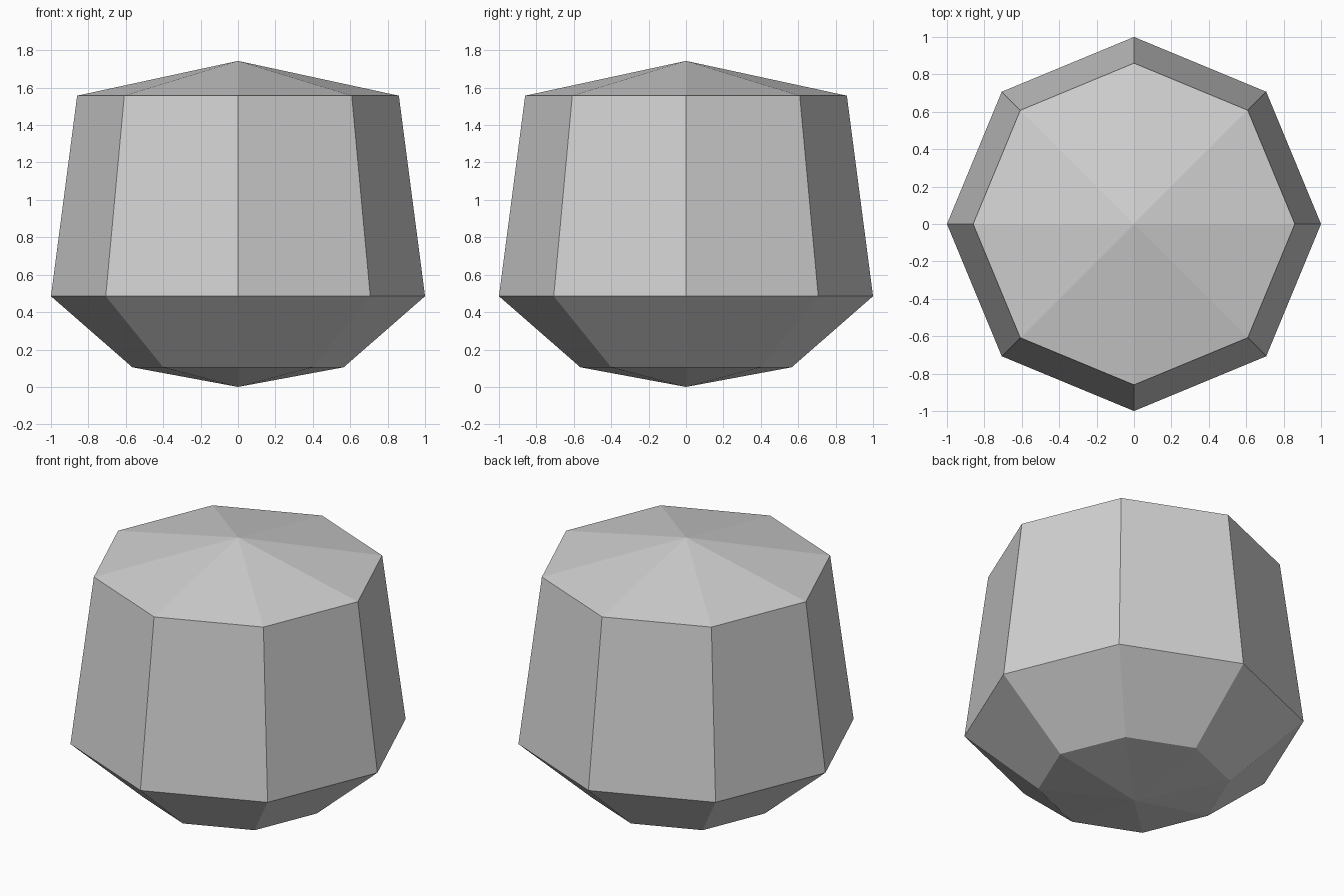
import bpy
import bmesh
from math import cos, sin, tau

cube = bpy.data.objects.get("Cube")
if cube:
    bpy.data.objects.remove(cube, do_unlink=True)

SIDES = 8
# Ring profile from bottom to top: radius, height
RINGS = [(0.565, 0.105), (1.0, 0.485), (0.86, 1.557)]
BOTTOM, TOP = 0.0, 1.743

# Single grey material
grey = bpy.data.materials.new("stone_grey")
grey.use_nodes = True
colour = (0.64, 0.64, 0.64, 1)
grey.diffuse_color = colour
grey.node_tree.nodes["Principled BSDF"].inputs["Base Color"].default_value = colour

# Eight-sided stone: stacked rings closed by a point at each end
bm = bmesh.new()
rings = [[bm.verts.new((r * cos(tau * i / SIDES), r * sin(tau * i / SIDES), z))
          for i in range(SIDES)] for r, z in RINGS]
foot = bm.verts.new((0, 0, BOTTOM))
peak = bm.verts.new((0, 0, TOP))
for i in range(SIDES):
    j = (i + 1) % SIDES
    for low, high in zip(rings, rings[1:]):
        bm.faces.new((low[i], low[j], high[j], high[i]))
    bm.faces.new((rings[0][j], rings[0][i], foot))
    bm.faces.new((rings[-1][i], rings[-1][j], peak))
bmesh.ops.recalc_face_normals(bm, faces=bm.faces[:])

mesh = bpy.data.meshes.new("faceted_stone")
bm.to_mesh(mesh)
bm.free()
mesh.materials.append(grey)
stone = bpy.data.objects.new("faceted_stone", mesh)
bpy.context.collection.objects.link(stone)
